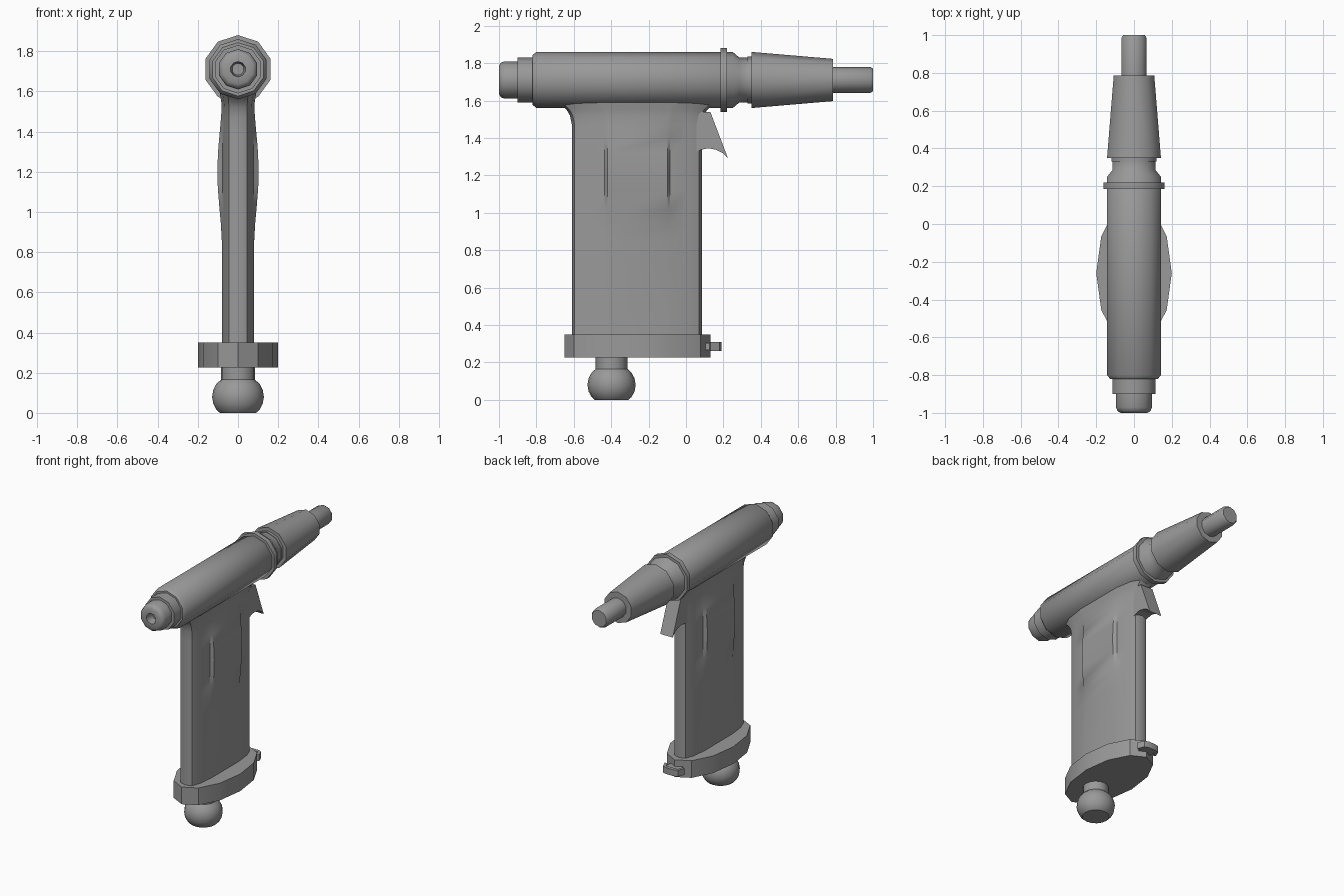
import bpy, bmesh, math
from mathutils import Vector

if "Cube" in bpy.data.objects:
    bpy.data.objects.remove(bpy.data.objects["Cube"], do_unlink=True)

GREY = (0.32, 0.32, 0.32, 1)
mat = bpy.data.materials.new("plain_grey")
mat.use_nodes = True
mat.diffuse_color = GREY
mat.node_tree.nodes["Principled BSDF"].inputs["Base Color"].default_value = GREY


def loft(name, rings, angle=40):
    """Skin a list of equal-length point rings and cap both ends."""
    bm = bmesh.new()
    rows = [[bm.verts.new(p) for p in ring] for ring in rings]
    n = len(rows[0])
    for a, b in zip(rows, rows[1:]):
        for i in range(n):
            j = (i + 1) % n
            bm.faces.new((a[i], a[j], b[j], b[i]))
    bm.faces.new(rows[0])
    bm.faces.new(rows[-1])
    bmesh.ops.recalc_face_normals(bm, faces=bm.faces)
    mesh = bpy.data.meshes.new(name)
    bm.to_mesh(mesh)
    bm.free()
    mesh.materials.append(mat)
    obj = bpy.data.objects.new(name, mesh)
    bpy.context.collection.objects.link(obj)
    bpy.ops.object.select_all(action='DESELECT')
    obj.select_set(True)
    bpy.context.view_layer.objects.active = obj
    bpy.ops.object.shade_smooth_by_angle(angle=math.radians(angle))
    return obj


def lathe(name, profile, sides, origin, along_y, angle=40):
    """Turn (distance, radius) pairs around the y or z axis."""
    rings = []
    for d, r in profile:
        ring = []
        for k in range(sides):
            t = math.pi / 2 + 2 * math.pi * k / sides
            u, v = r * math.cos(t), r * math.sin(t)
            ring.append(Vector(origin) + Vector((u, d, v) if along_y else (u, v, d)))
        rings.append(ring)
    return loft(name, rings, angle)


def prism(name, outline, low, high, axis, angle=30):
    """Extrude a flat outline along x (yz outline) or z (xy outline)."""
    if axis == 'x':
        rings = [[(h, a, b) for a, b in outline] for h in (low, high)]
    else:
        rings = [[(a, b, h) for a, b in outline] for h in (low, high)]
    return loft(name, rings, angle)


AXIS = (0, 0, 1.71)

# Barrel with stepped rear cap and bore
lathe("barrel", [
    (-0.94, 0.03), (-1.0, 0.038), (-1.0, 0.075), (-0.99, 0.092), (-0.97, 0.1),
    (-0.9, 0.1), (-0.9, 0.12), (-0.82, 0.12), (-0.82, 0.133), (-0.8, 0.15),
    (0.25, 0.15), (0.285, 0.12), (0.34, 0.12)], 10, AXIS, True)
lathe("collar", [(0.185, 0.14), (0.185, 0.17), (0.22, 0.17), (0.22, 0.14)], 10, AXIS, True)

# Tapered nozzle and its tip
lathe("nozzle", [(0.33, 0.11), (0.33, 0.125), (0.35, 0.125), (0.35, 0.15),
                 (0.785, 0.113), (0.785, 0.06)], 10, AXIS, True)
lathe("nozzle_tip", [(0.77, 0.07), (0.985, 0.07), (1.0, 0.06)], 10, AXIS, True)

# Grip: rounded section, swollen palm area, flared into the barrel
half = [(0, -0.61), (0.045, -0.595), (0.068, -0.53), (0.078, -0.435), (0.08, -0.42),
        (0.08, -0.1), (0.078, -0.085), (0.068, 0.005), (0.045, 0.07), (0, 0.085)]
levels = [(0.33, 1, 1), (0.85, 1, 1), (0.94, 1, 1), (1.02, 1, 1), (1.12, 1, 1),
          (1.22, 1, 1), (1.32, 1, 1), (1.4, 1, 1), (1.47, 1, 1), (1.52, 1, 1.03),
          (1.55, 1.04, 1.08), (1.575, 1.1, 1.16), (1.61, 1.15, 1.3)]
MID = -0.2625
grip_rings = []
for z, sx, sy in levels:
    t = min(max((z - 0.82) / 0.76, 0), 1)
    swell = 0.023 * math.sin(math.pi * t) ** 2
    right = []
    for i, (x, y) in enumerate(half):
        extra = swell if i in (4, 5) else 0
        right.append(((x + extra) * sx, MID + (y - MID) * sy, z))
    grip_rings.append(right + [(-x, y, h) for x, y, h in right[-2:0:-1]])
loft("grip", grip_rings, 40)

# Base plate: stretched twelve-sided disc
oval = [(0.2 * math.cos(math.pi * k / 6), -0.26 + 0.39 * math.sin(math.pi * k / 6))
        for k in range(12)]
prism("base_plate", oval, 0.225, 0.35, 'z', 25)

# Latch on the front of the base
prism("latch_stem", [(-0.05, 0.05), (0.05, 0.05), (0.05, 0.17), (-0.05, 0.17)], 0.267, 0.303, 'z')
prism("latch_bar", [(-0.08, 0.13), (-0.06, 0.125), (-0.045, 0.165), (0.045, 0.165), (0.06, 0.125),
                    (0.08, 0.13), (0.06, 0.18), (0.03, 0.19), (-0.03, 0.19), (-0.06, 0.18)],
      0.262, 0.308, 'z')

# Trigger with a scooped lower edge
prism("trigger", [(0.04, 1.54), (0.13, 1.54), (0.225, 1.29), (0.195, 1.32), (0.16, 1.337),
                  (0.12, 1.345), (0.08, 1.337), (0.04, 1.32)], -0.05, 0.05, 'x')

# Round hose fitting under the base
lathe("hose_fitting", [
    (0, 0.09), (0.015, 0.107), (0.045, 0.123), (0.08, 0.129), (0.115, 0.123),
    (0.145, 0.107), (0.165, 0.085), (0.24, 0.085)], 16, (0, -0.398, 0), False)
